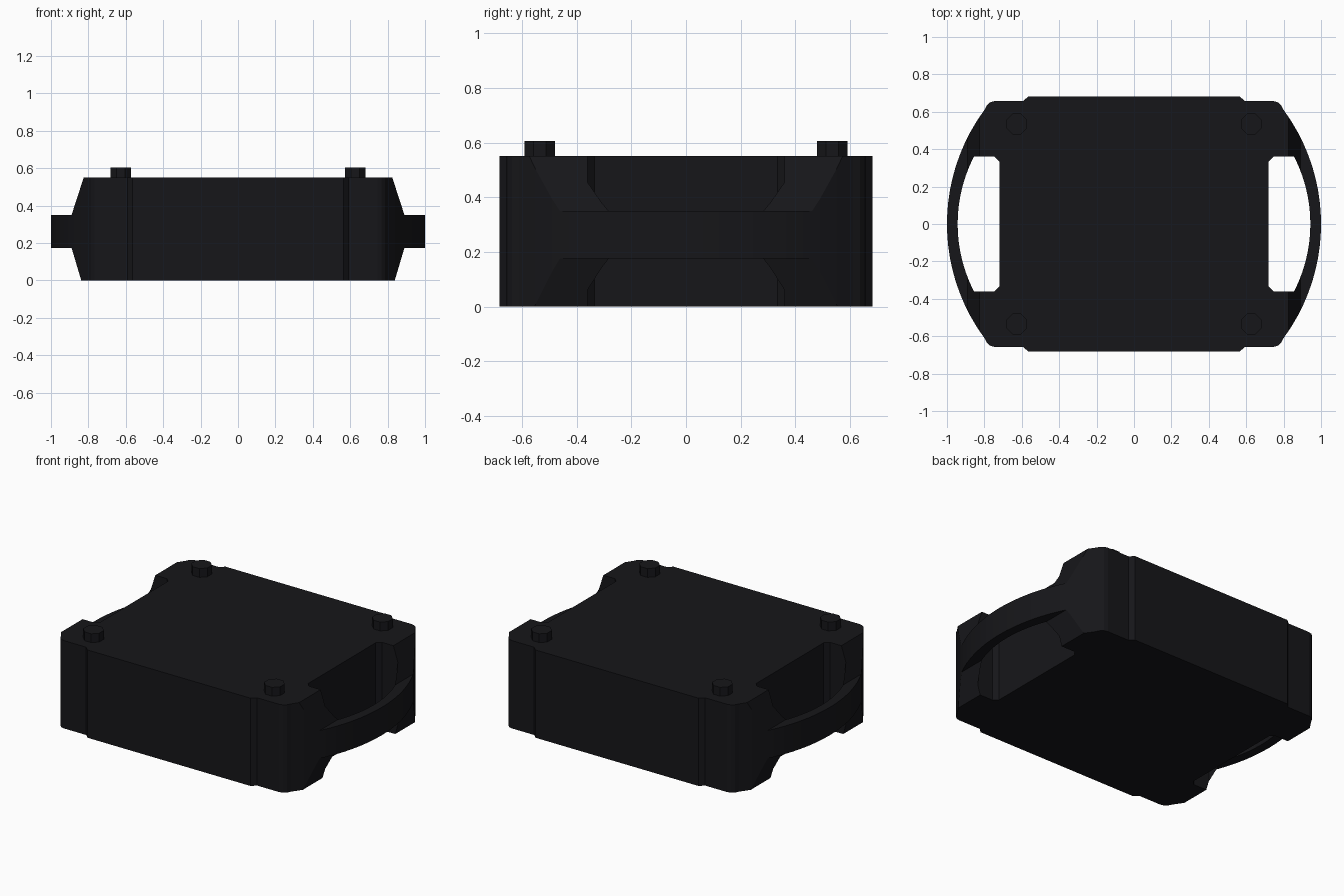
import bpy, bmesh
from math import sqrt, pi
from mathutils import Matrix

if "Cube" in bpy.data.objects:
    bpy.data.objects.remove(bpy.data.objects["Cube"])

black = bpy.data.materials.new("black_plastic")
black.diffuse_color = (0.008, 0.008, 0.010, 1)
black.use_nodes = True
black.node_tree.nodes["Principled BSDF"].inputs["Base Color"].default_value = black.diffuse_color


def make_object(name, bm):
    bmesh.ops.recalc_face_normals(bm, faces=bm.faces)
    mesh = bpy.data.meshes.new(name)
    bm.to_mesh(mesh)
    bm.free()
    mesh.materials.append(black)
    ob = bpy.data.objects.new(name, mesh)
    bpy.context.collection.objects.link(ob)
    return ob


def prism(name, pts, start, step):
    """Extrude a closed 3D outline (pts shifted by start) along step."""
    bm = bmesh.new()
    face = bm.faces.new([bm.verts.new([p[i] + start[i] for i in range(3)]) for p in pts])
    out = bmesh.ops.extrude_face_region(bm, geom=[face])
    verts = [g for g in out["geom"] if isinstance(g, bmesh.types.BMVert)]
    bmesh.ops.translate(bm, verts=verts, vec=step)
    return make_object(name, bm)


def arc(apex, radius, half, n):
    """Shallow arc bulging to +x, from y=-half to y=+half."""
    ys = [-half + 2 * half * i / n for i in range(n + 1)]
    return [(apex - radius + sqrt(radius ** 2 - y * y), y) for y in ys]


def boolean(target, cutter, operation):
    mod = target.modifiers.new(operation.lower(), "BOOLEAN")
    mod.operation = operation
    mod.solver = "EXACT"
    mod.object = cutter
    bpy.context.view_layer.objects.active = target
    bpy.ops.object.modifier_apply(modifier=mod.name)
    bpy.data.objects.remove(cutter)


# Body outline seen from above: right half, then rotated half a turn
corner = [(0.785, 0.637), (0.768, 0.651), (0.745, 0.657), (0.592, 0.657), (0.565, 0.683)]
half = [(x, -y) for x, y in reversed(corner)] + arc(1.0, 1.03, 0.612, 20) + corner
outline = half + [(-x, -y) for x, y in half]
body = prism("case_with_handles", [(x, y, 0) for x, y in outline], (0, 0, 0), (0, 0, 0.55))

# Side profile seen from the front tapers the ends down to the handles
right = [(0.837, 0), (0.89, 0.175), (1.05, 0.175), (1.05, 0.35), (0.89, 0.35), (0.825, 0.55)]
right[0], right[-1] = (0.832, -0.02), (0.8185, 0.57)
profile = right + [(-x, z) for x, z in reversed(right)]
taper = prism("taper", [(x, 0, z) for x, z in profile], (0, -1, 0), (0, 2, 0))
boolean(body, taper, "INTERSECT")

# Hand slots behind the curved grips
slot = arc(0.943, 0.79, 0.36, 14) + [(0.745, 0.36), (0.72, 0.335), (0.72, -0.335), (0.745, -0.36)]
for s in (1, -1):
    cutter = prism("slot", [(s * x, y, 0) for x, y in slot], (0, 0, -0.2), (0, 0, 1))
    boolean(body, cutter, "DIFFERENCE")

# Four stacking feet on the top
bm = bmesh.new()
for sx in (-1, 1):
    for sy in (-1, 1):
        place = Matrix.Translation((sx * 0.627, sy * 0.535, 0.5725)) @ Matrix.Rotation(pi / 8, 4, "Z")
        bmesh.ops.create_cone(bm, cap_ends=True, segments=8, radius1=0.06, radius2=0.06,
                              depth=0.065, matrix=place)
make_object("corner_feet", bm)
